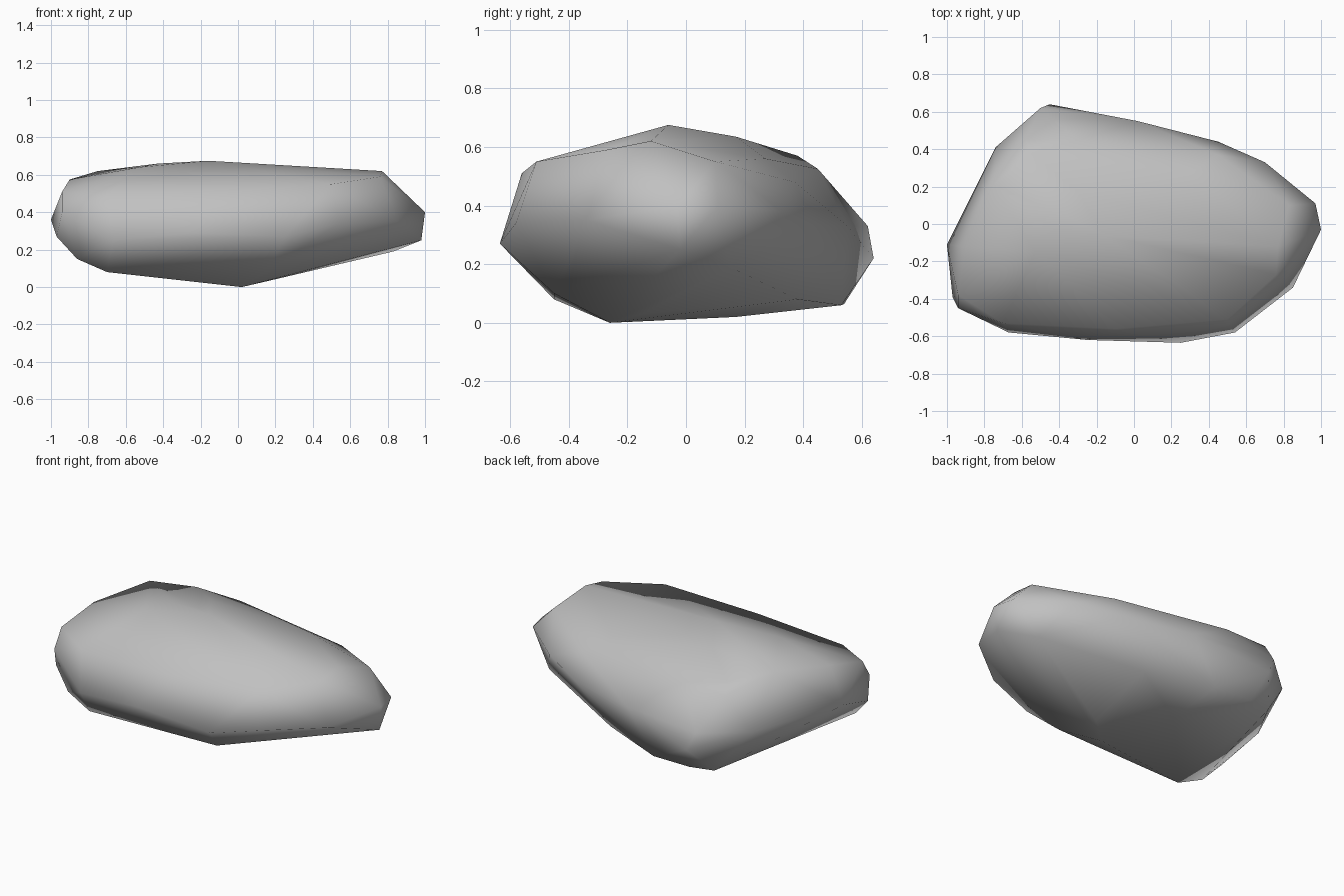
import bpy
import bmesh
from mathutils import Vector

# Remove the default object
default_cube = bpy.data.objects.get("Cube")
if default_cube:
    bpy.data.objects.remove(default_cube, do_unlink=True)


def flat_material(name, colour):
    material = bpy.data.materials.new(name)
    material.use_nodes = True
    material.diffuse_color = colour
    shader = material.node_tree.nodes["Principled BSDF"]
    shader.inputs["Base Color"].default_value = colour
    shader.inputs["Roughness"].default_value = 0.9
    return material


def hull_object(name, corners, material):
    """Wrap a taut skin around a few corner points and shade it smooth."""
    mesh = bpy.data.meshes.new(name)
    bm = bmesh.new()
    for corner in corners:
        bm.verts.new(Vector(corner))
    bmesh.ops.convex_hull(bm, input=list(bm.verts))
    unused = [v for v in bm.verts if not v.link_faces]
    bmesh.ops.delete(bm, geom=unused, context="VERTS")
    bmesh.ops.recalc_face_normals(bm, faces=list(bm.faces))
    for face in bm.faces:
        face.smooth = True
    bm.to_mesh(mesh)
    bm.free()
    mesh.materials.append(material)
    rock = bpy.data.objects.new(name, mesh)
    bpy.context.collection.objects.link(rock)
    return rock


# Underside: low keel point at the front, rising towards the left tip
underside = [
    (.02, -.26, 0), (.15, -.15, .03), (-.15, .17, .02), (.17, -.45, .1),
    (-.7, -.45, .08), (-.86, -.43, .15), (-.55, .51, .07), (-.4, .54, .065),
    (-.15, .53, .06), (.25, .38, .08), (.83, .15, .19),
]

# Waist: the widest outline seen from above
waist = [
    (-1, -.11, .36), (-.97, -.39, .27), (-.94, -.45, .4), (-.67, -.58, .25),
    (-.25, -.62, .29), (.25, -.635, .27), (.54, -.58, .34), (.85, -.34, .35),
    (1, -.03, .4), (.98, -.02, .25), (.97, .11, .4), (.7, .33, .38),
    (.45, .44, .33), (.02, .55, .33), (-.45, .64, .22), (-.5, .62, .33),
    (-.74, .41, .32),
]

# Shoulder: the rounded rim under the crown
shoulder = [
    (-.94, -.38, .51), (-.7, -.53, .49), (-.1, -.56, .51), (.5, -.51, .55),
    (.76, -.27, .59), (.83, .1, .55), (.45, .37, .48), (-.3, .45, .525),
    (-.58, .45, .52),
]

# Crown: the gently domed top, fuller at the back right
crown = [
    (-.9, -.12, .575), (-.75, .21, .62), (-.55, .38, .57), (-.53, -.15, .64),
    (-.43, -.02, .66), (-.16, -.06, .675), (.77, -.12, .62),
    (-.3, .17, .635), (.3, .27, .56),
]

stone_grey = flat_material("stone grey", (0.53, 0.53, 0.53, 1))
hull_object("boulder", underside + waist + shoulder + crown, stone_grey)
